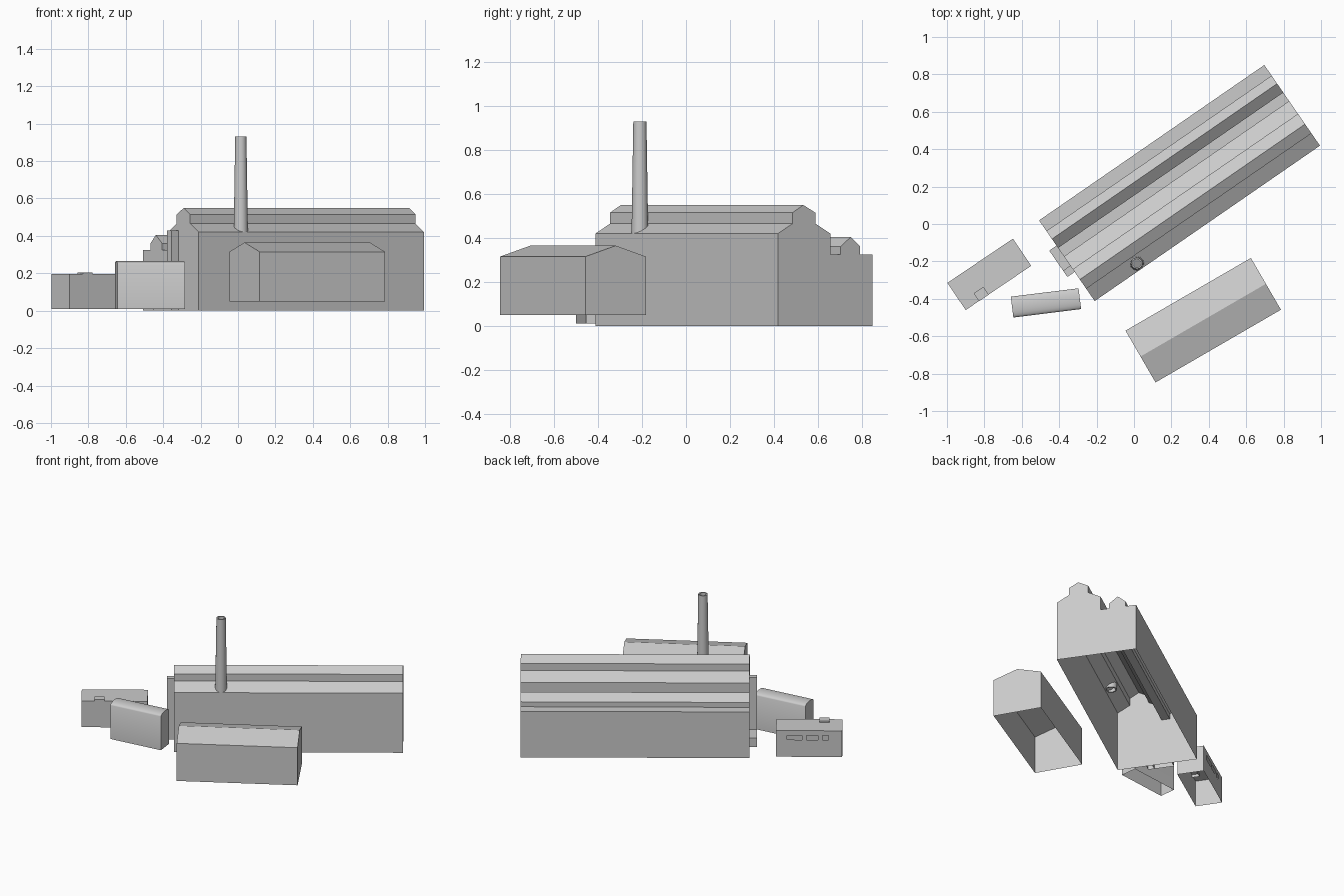
import bpy, bmesh, math
from mathutils import Matrix, Vector

if "Cube" in bpy.data.objects:
    bpy.data.objects.remove(bpy.data.objects["Cube"])


def finish(name, bm, origin=(0, 0), angle=0, smooth=False):
    bmesh.ops.remove_doubles(bm, verts=bm.verts, dist=1e-5)
    bmesh.ops.recalc_face_normals(bm, faces=bm.faces)
    me = bpy.data.meshes.new(name)
    bm.to_mesh(me)
    bm.free()
    ob = bpy.data.objects.new(name, me)
    bpy.context.collection.objects.link(ob)
    ob.matrix_world = (Matrix.Translation(Vector((origin[0], origin[1], 0)))
                       @ Matrix.Rotation(math.radians(angle), 4, 'Z'))
    if smooth:
        bpy.ops.object.select_all(action='DESELECT')
        ob.select_set(True)
        bpy.context.view_layer.objects.active = ob
        bpy.ops.object.shade_smooth_by_angle(angle=math.radians(40))
    return ob


def shell(profile, u0, u1, skip_back=False):
    """Extrude a cross-section of (depth, height) points; the underside stays open."""
    bm = bmesh.new()
    a = [bm.verts.new((u0, w, z)) for w, z in profile]
    b = [bm.verts.new((u1, w, z)) for w, z in profile]
    bm.faces.new(a)
    bm.faces.new(b[::-1])
    for i in range(len(profile) - 1 - skip_back):
        bm.faces.new((a[i], b[i], b[i + 1], a[i + 1]))
    return bm


def box_profile(w0, w1, z0, z1):
    return [(w0, z0), (w0, z1), (w1, z1), (w1, z0)]


# main hall with two raised roof monitors
HALL, HALL_ANGLE = (-0.21, -0.412), 34.6
hall = [(0, 0), (0, .42), (.08, .465), (.08, .515), (.14, .55), (.207, .515),
        (.207, .465), (.29, .42), (.29, .325), (.345, .325), (.345, .36),
        (.403, .405), (.455, .36), (.455, .325), (.524, .325), (.524, 0)]
finish("main_hall", shell(hall, 0, 1.463), HALL, HALL_ANGLE)

# tall and low annexes on the hall's left end
finish("tall_annex", shell(box_profile(.189, .23, 0, .43), -.047, 0), HALL, HALL_ANGLE)
finish("low_annex", shell(box_profile(.23, .36, 0, .065), -.047, 0), HALL, HALL_ANGLE)

# gabled shed in front
shed = [(0, .05), (0, .315), (.16, .365), (.32, .315), (.32, .05)]
finish("gabled_shed", shell(shed, 0, .775), (.115, -.847), 30.1)

# small shed with a shallow curved roof
W = .112
arc = [(W / 2 - W / 2 * math.cos(math.pi * i / 10),
        .247 + .018 * math.sin(math.pi * i / 10)) for i in range(11)]
finish("barrel_shed", shell([(0, .01)] + arc + [(W, .01)], 0, .365),
       (-.645, -.5), 7.1, smooth=True)

# flat-roofed office, its back wall pierced by three windows
OFFICE, OFFICE_ANGLE, OL, OW = (-.9, -.46), 34.0, .423, .175
bm = shell(box_profile(0, OW, .01, .195), 0, OL, skip_back=True)
us = [0, .088, .126, .156, .227, .257, .354, OL]
zs = [.01, .13, .16, .195]
for i in range(len(us) - 1):
    for j in range(3):
        if j == 1 and i % 2:
            continue
        bm.faces.new([bm.verts.new((us[i + p], OW, zs[j + q]))
                      for p, q in ((0, 0), (1, 0), (1, 1), (0, 1))])
finish("office", bm, OFFICE, OFFICE_ANGLE)
finish("office_roof_box", shell(box_profile(-.001, .05, .175, .205), .085, .148),
       OFFICE, OFFICE_ANGLE)

# tapered hollow chimney rising from the hall roof
bm = bmesh.new()
N = 24
rings = [[bm.verts.new((r * math.cos(2 * math.pi * k / N),
                        r * math.sin(2 * math.pi * k / N), z)) for k in range(N)]
         for r, z in ((.038, .42), (.030, .93), (.022, .93), (.029, .42))]
for i in range(4):
    p, q = rings[i], rings[(i + 1) % 4]
    for k in range(N):
        m = (k + 1) % N
        bm.faces.new((p[k], p[m], q[m], q[k]))
finish("chimney", bm, (.015, -.21), smooth=True)
